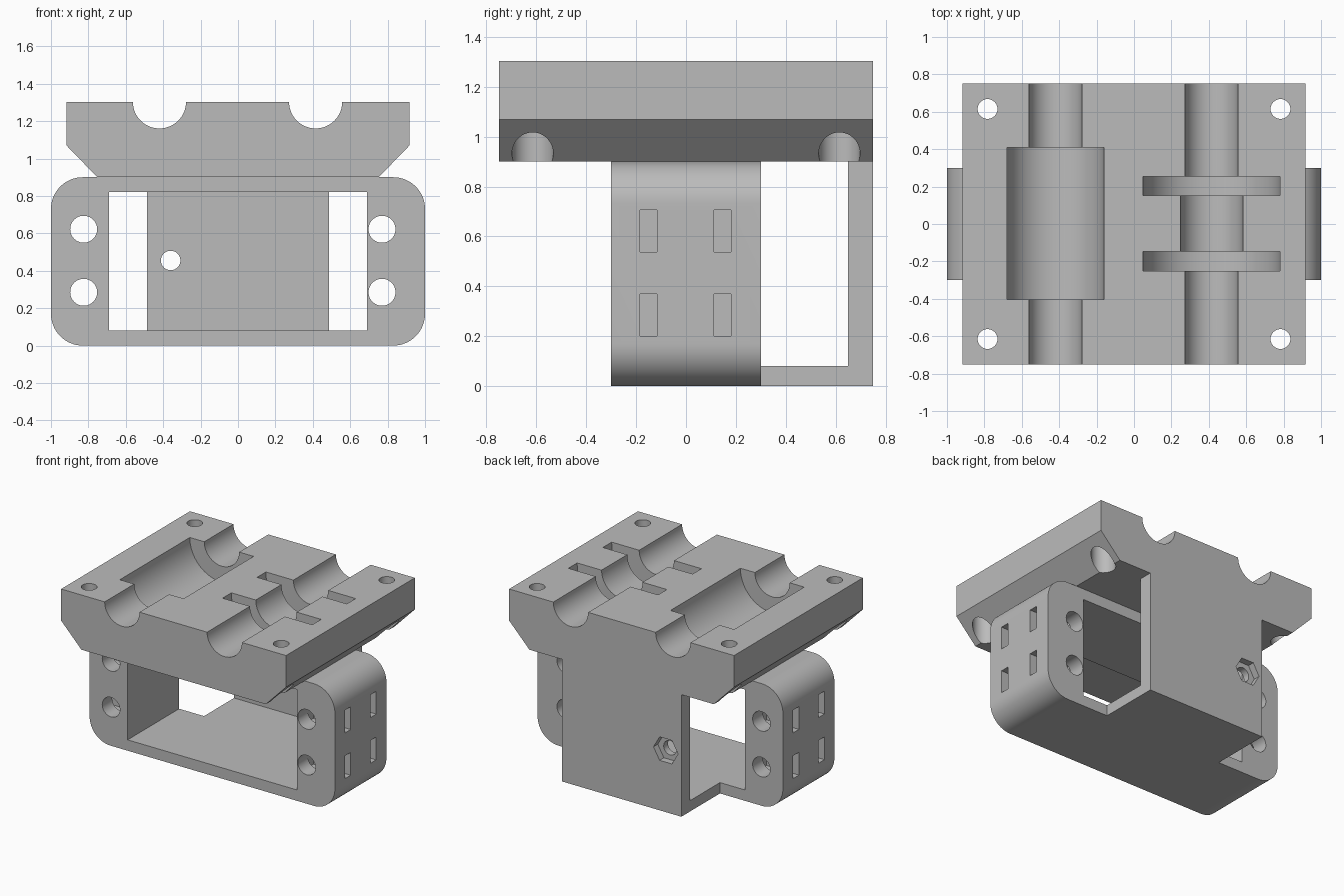
import bpy, bmesh, math
from mathutils import Matrix, Vector

default = bpy.data.objects.get("Cube")
if default:
    bpy.data.objects.remove(default, do_unlink=True)

grey = bpy.data.materials.new("plain grey")
grey.use_nodes = True
GREY = (0.5, 0.5, 0.5, 1)
grey.diffuse_color = GREY
grey.node_tree.nodes["Principled BSDF"].inputs["Base Color"].default_value = GREY


def finish(name, bm):
    bmesh.ops.recalc_face_normals(bm, faces=bm.faces)
    mesh = bpy.data.meshes.new(name)
    bm.to_mesh(mesh)
    bm.free()
    mesh.materials.append(grey)
    obj = bpy.data.objects.new(name, mesh)
    bpy.context.collection.objects.link(obj)
    return obj


def prism(name, profile, direction):
    """Extrude a closed 3D outline along a direction."""
    bm = bmesh.new()
    face = bm.faces.new([bm.verts.new(p) for p in profile])
    ext = bmesh.ops.extrude_face_region(bm, geom=[face])
    moved = [v for v in ext["geom"] if isinstance(v, bmesh.types.BMVert)]
    bmesh.ops.translate(bm, vec=Vector(direction), verts=moved)
    return finish(name, bm)


def box(name, x, y, z):
    profile = [(x[0], y[0], z[0]), (x[1], y[0], z[0]), (x[1], y[1], z[0]), (x[0], y[1], z[0])]
    return prism(name, profile, (0, 0, z[1] - z[0]))


def rod(name, radius, a, b, sides=64):
    """Cylinder or prism between two points."""
    a, b = Vector(a), Vector(b)
    axis = b - a
    bm = bmesh.new()
    turn = axis.to_track_quat('Z', 'Y').to_matrix().to_4x4()
    bmesh.ops.create_cone(bm, cap_ends=True, segments=sides, radius1=radius, radius2=radius,
                          depth=axis.length, matrix=Matrix.Translation((a + b) / 2) @ turn)
    return finish(name, bm)


def select(obj):
    bpy.ops.object.select_all(action='DESELECT')
    obj.select_set(True)
    bpy.context.view_layer.objects.active = obj


def cut(obj, cutter):
    select(obj)
    mod = obj.modifiers.new("cut", 'BOOLEAN')
    mod.operation, mod.solver, mod.object = 'DIFFERENCE', 'EXACT', cutter
    bpy.ops.object.modifier_apply(modifier=mod.name)
    bpy.data.objects.remove(cutter, do_unlink=True)


def smooth(obj):
    select(obj)
    bpy.ops.object.shade_smooth_by_angle(angle=math.radians(30))


# Rounded frame with a rectangular window
outline = []
R = 0.17
for cx, cz, start in ((1 - R, R, -90), (1 - R, 0.9 - R, 0), (R - 1, 0.9 - R, 90), (R - 1, R, 180)):
    for i in range(17):
        t = math.radians(start + 90 * i / 16)
        outline.append((cx + R * math.cos(t), -0.3, cz + R * math.sin(t)))
frame = prism("frame", outline, (0, 0.6, 0))
cut(frame, box("window_cutter", (-0.69, 0.69), (-0.4, 0.4), (0.08, 0.82)))

# Bolt holes through the frame and side slots for their nuts
for hole_x, deep, outer in ((-0.825, -0.735, -1.1), (0.77, 0.695, 1.1)):
    for z in (0.285, 0.622):
        cut(frame, rod("hole_cutter", 0.072, (hole_x, -0.4, z), (hole_x, 0.4, z), 48))
        for y in (-0.15, 0.147):
            cut(frame, box("slot_cutter", (min(deep, outer), max(deep, outer)),
                           (y - 0.034, y + 0.034), (z - 0.084, z + 0.084)))
smooth(frame)

# L-shaped bracket: floor and back wall, with a bolt hole and hexagonal nut recess
side = [(0.3, 0), (0.75, 0), (0.75, 0.9), (0.65, 0.9), (0.65, 0.08), (0.3, 0.08)]
bracket = prism("back_bracket", [(-0.487, y, z) for y, z in side], (0.974, 0, 0))
cut(bracket, rod("hole_cutter", 0.052, (-0.36, 0.5, 0.455), (-0.36, 0.9, 0.455), 48))
nut = rod("nut_cutter", 0.1, (0, 0.7, 0), (0, 0.8, 0), 6)
first = nut.data.vertices[0].co
nut.data.transform(Matrix.Rotation(math.atan2(first.z, first.x), 4, 'Y'))
nut.data.transform(Matrix.Translation((-0.36, 0, 0.455)))
cut(bracket, nut)
smooth(bracket)

# Top block with chamfered lower edges
TOP = 1.303
half = [(0.752, 0.9), (0.917, 1.07), (0.917, TOP)]
section = half + [(-x, z) for x, z in reversed(half)]
block = prism("top_block", [(x, -0.75, z) for x, z in section], (0, 1.5, 0))

# Rod grooves, bearing pocket, middle seat and flange slots
for x, radius, y0, y1 in ((-0.42, 0.142, -0.9, 0.9), (0.415, 0.142, -0.9, 0.9),
                          (-0.42, 0.26, -0.405, 0.41), (0.415, 0.167, -0.2, 0.2),
                          (0.415, 0.366, 0.152, 0.255), (0.415, 0.366, -0.25, -0.147)):
    cut(block, rod("groove_cutter", radius, (x, y0, TOP), (x, y1, TOP), 96))

# Corner bolt holes, counterbored from below
for x in (-0.783, 0.783):
    for y in (-0.615, 0.615):
        cut(block, rod("hole_cutter", 0.053, (x, y, 0.8), (x, y, 1.4), 48))
        cut(block, rod("counterbore_cutter", 0.083, (x, y, 0.8), (x, y, 1.1), 48))
smooth(block)
